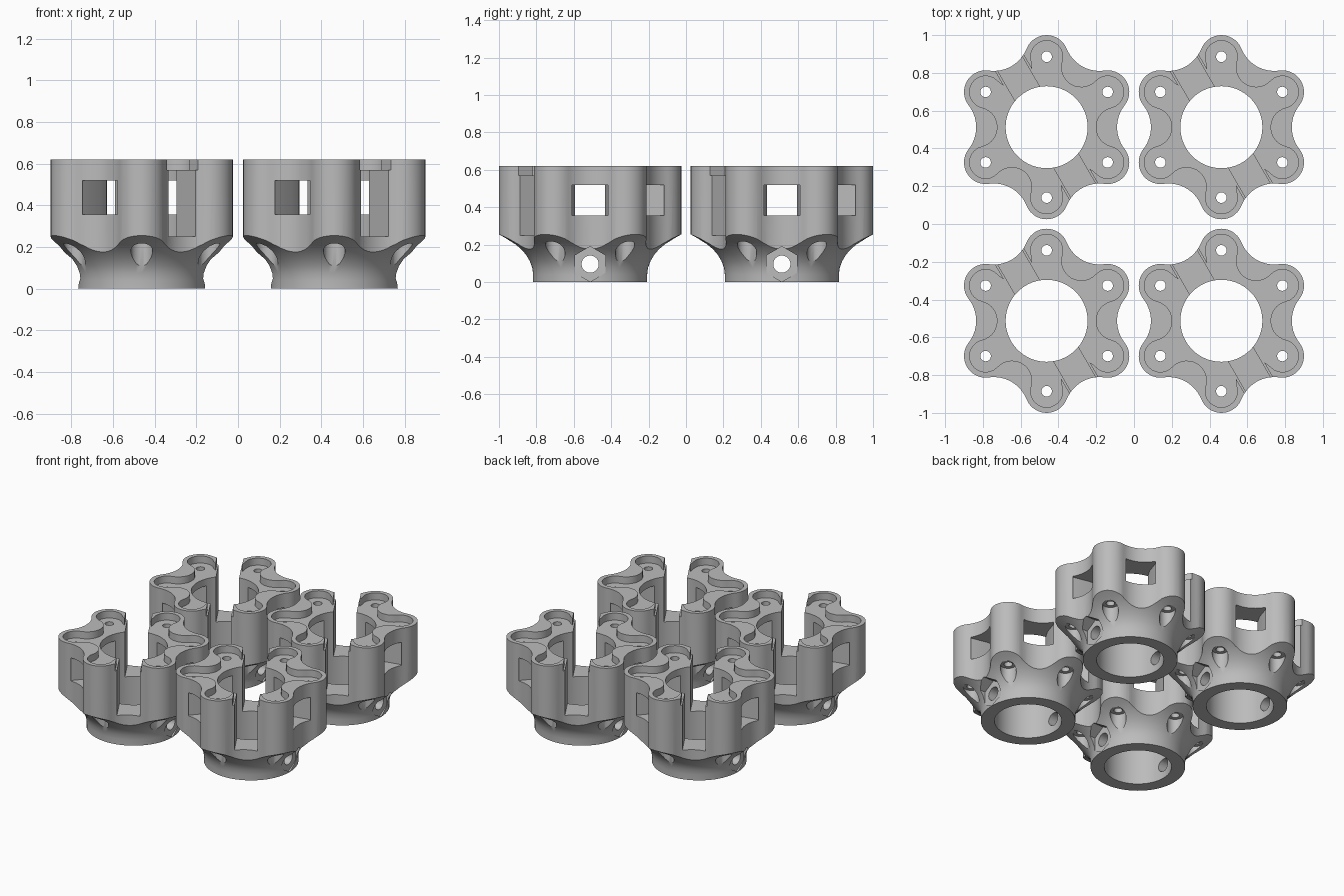
import bpy, bmesh, math
from mathutils import Matrix, Vector

if "Cube" in bpy.data.objects:
    bpy.data.objects.remove(bpy.data.objects["Cube"])

LOBE_R = 0.373      # distance of each lobe (and screw) from the axis
TOP = 0.62

grey = bpy.data.materials.new("grey_plastic")
grey.diffuse_color = (0.5, 0.5, 0.5, 1)
grey.use_nodes = True
grey.node_tree.nodes["Principled BSDF"].inputs["Base Color"].default_value = grey.diffuse_color


def new_object(name, bm):
    bmesh.ops.recalc_face_normals(bm, faces=bm.faces)
    me = bpy.data.meshes.new(name)
    bm.to_mesh(me)
    bm.free()
    me.materials.append(grey)
    ob = bpy.data.objects.new(name, me)
    bpy.context.collection.objects.link(ob)
    return ob


def prism(name, pts, z0, z1):
    """Extrude a flat outline from z0 to z1."""
    bm = bmesh.new()
    base = bm.faces.new([bm.verts.new((x, y, z0)) for x, y in pts])
    ext = bmesh.ops.extrude_face_region(bm, geom=[base])
    verts = [g for g in ext["geom"] if isinstance(g, bmesh.types.BMVert)]
    bmesh.ops.translate(bm, vec=(0, 0, z1 - z0), verts=verts)
    return new_object(name, bm)


def circle(cx, cy, r, n):
    return [(cx + r * math.cos(math.tau * i / n), cy + r * math.sin(math.tau * i / n))
            for i in range(n)]


def rotated(pts, deg):
    c, s = math.cos(math.radians(deg)), math.sin(math.radians(deg))
    return [(x * c - y * s, x * s + y * c) for x, y in pts]


def star(lobe, valley, n=14):
    """Six round lobes joined by tangent concave arcs that dip to the valley radius."""
    k = valley - lobe
    d = (LOBE_R ** 2 - k * k) / (2 * (LOBE_R * math.cos(math.pi / 6) - k))
    fillet = d - valley
    c = Vector((d * math.cos(math.pi / 6), d * math.sin(math.pi / 6)))
    to_c = c - Vector((LOBE_R, 0))
    a = math.atan2(to_c.y, to_c.x)              # tangent direction seen from the lobe
    pts = [(LOBE_R + lobe * math.cos(t), lobe * math.sin(t))
           for t in (-a + 2 * a * i / n for i in range(n + 1))]
    start = a + math.pi
    mid = math.pi / 6 + math.pi
    end = 2 * mid - start
    pts += [(c.x + fillet * math.cos(t), c.y + fillet * math.sin(t))
            for t in (start + (end - start) * i / n for i in range(1, n))]
    return [p for i in range(6) for p in rotated(pts, 30 + 60 * i)]


def boolean(target, tool, op):
    mod = target.modifiers.new("cut", 'BOOLEAN')
    mod.operation, mod.solver, mod.object = op, 'EXACT', tool
    dg = bpy.context.evaluated_depsgraph_get()
    me = bpy.data.meshes.new_from_object(target.evaluated_get(dg))
    target.modifiers.clear()
    target.data = me
    bpy.data.objects.remove(tool)


def flared_ring():
    """Turned shape: plain bore, narrow foot, concave flare, straight top."""
    profile = [(0.217, 0), (0.305, 0), (0.305, 0.04), (0.309, 0.075), (0.322, 0.11),
               (0.345, 0.145), (0.372, 0.175), (0.405, 0.204), (0.445, 0.231),
               (0.4875, 0.255), (0.53, 0.275), (0.53, 0.7), (0.217, 0.7)]
    n = 72
    bm = bmesh.new()
    rings = [[bm.verts.new((r * math.cos(math.tau * i / n), r * math.sin(math.tau * i / n), z))
              for i in range(n)] for r, z in profile]
    for j in range(len(rings)):
        a, b = rings[j], rings[(j + 1) % len(rings)]
        for i in range(n):
            bm.faces.new((a[i], a[(i + 1) % n], b[(i + 1) % n], b[i]))
    return new_object("turned_ring", bm)


# Lobed body trimmed by the turned flare and bore
holder = prism("lobed_holder", star(0.1145, 0.373), -0.1, TOP)
boolean(holder, flared_ring(), 'INTERSECT')

# Shallow recess in the top, leaving a rim around the lobes
boolean(holder, prism("recess_cutter", star(0.085, 0.26), 0.57, 0.8), 'DIFFERENCE')

# Two open slots splitting the upper body, wider at rim height
for deg in (-60, 120):
    for half, z0 in ((0.075, 0.25), (0.086, 0.57)):
        box = [(0.1, -half), (0.6, -half), (0.6, half), (0.1, half)]
        boolean(holder, prism("slot_cutter", rotated(box, deg), z0, 0.8), 'DIFFERENCE')

# Four windows, slightly wider on the outside
for deg in (0, 60, 180, 240):
    wedge = [(0.1, -0.08), (0.27, -0.08), (0.40, -0.108),
             (0.40, 0.108), (0.27, 0.08), (0.1, 0.08)]
    boolean(holder, prism("window_cutter", rotated(wedge, deg), 0.355, 0.52), 'DIFFERENCE')

# Screw holes with clearance bores from below
for i in range(6):
    a = math.radians(30 + 60 * i)
    x, y = LOBE_R * math.cos(a), LOBE_R * math.sin(a)
    boolean(holder, prism("screw_cutter", circle(x, y, 0.028, 20), 0.1, 0.8), 'DIFFERENCE')
    boolean(holder, prism("bore_cutter", circle(x, y, 0.052, 28), -0.1, 0.22), 'DIFFERENCE')

# Sideways nut pockets and bolt holes in the foot
for side in (1, -1):
    turn = Matrix.Translation((0, 0, 0.096)) @ Matrix.Rotation(side * math.pi / 2, 4, 'Y')
    for r, n, z0 in ((0.094, 6, 0.293), (0.046, 24, 0.1)):
        tool = prism("nut_cutter", circle(0, 0, r, n), z0, 0.45)
        tool.data.transform(turn)
        boolean(holder, tool, 'DIFFERENCE')

# Smooth curved walls, keep edges sharp
bpy.ops.object.select_all(action='DESELECT')
holder.select_set(True)
bpy.context.view_layer.objects.active = holder
bpy.ops.object.shade_smooth_by_angle(angle=math.radians(30))

# Four identical holders in a two by two grid
spots = [(x, y) for x in (-0.4625, 0.4625) for y in (-0.5125, 0.5125)]
holder.location = (*spots[0], 0)
for x, y in spots[1:]:
    copy = holder.copy()
    copy.location = (x, y, 0)
    bpy.context.collection.objects.link(copy)
